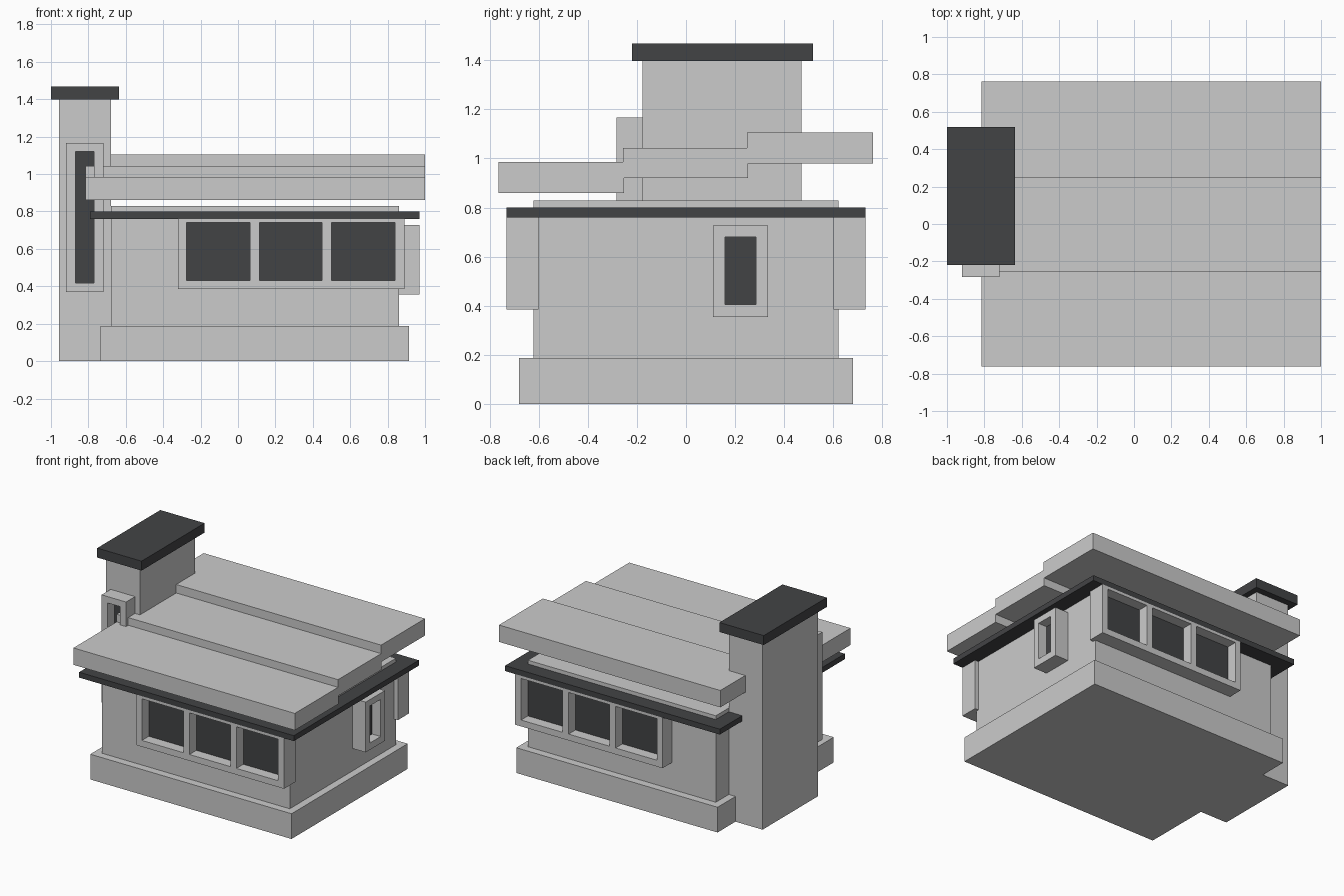
import bpy, math

if "Cube" in bpy.data.objects:
    bpy.data.objects.remove(bpy.data.objects["Cube"])

dark = bpy.data.materials.new("dark_slate")
dark.diffuse_color = (0.055, 0.057, 0.06, 1)
dark.use_nodes = True
dark.node_tree.nodes["Principled BSDF"].inputs["Base Color"].default_value = dark.diffuse_color


def mesh_object(name, verts, faces, mat=None):
    me = bpy.data.meshes.new(name)
    me.from_pydata(verts, [], faces)
    me.update()
    ob = bpy.data.objects.new(name, me)
    bpy.context.collection.objects.link(ob)
    if mat:
        me.materials.append(mat)
    return ob


def prism(name, profile, x0, x1, mat=None):
    """Extrude a counter-clockwise (y, z) profile from x0 to x1."""
    n = len(profile)
    verts = [(x, y, z) for x in (x0, x1) for y, z in profile]
    faces = [list(range(n))[::-1], list(range(n, 2 * n))]
    faces += [[i, (i + 1) % n, n + (i + 1) % n, n + i] for i in range(n)]
    return mesh_object(name, verts, faces, mat)


def box(name, x, y, z, mat=None):
    return prism(name, [(y[0], z[0]), (y[1], z[0]), (y[1], z[1]), (y[0], z[1])], *x, mat)


def window(name, xs, zs, front, depth, recess, turn=0, mirror=False):
    """Frame on a grid of cuts (odd columns of the middle row are openings) with panes."""
    nx = len(xs)
    verts = [(x, front, z) for z in zs for x in xs]
    faces = [[r * nx + c, r * nx + c + 1, (r + 1) * nx + c + 1, (r + 1) * nx + c]
             for r in range(3) for c in range(nx - 1) if not (r == 1 and c % 2)]
    frame = mesh_object(name + "_frame", verts, faces)
    solid = frame.modifiers.new("depth", 'SOLIDIFY')
    solid.thickness, solid.offset = depth, -1
    parts = [frame]
    for c in range(1, nx - 1, 2):
        parts.append(box(f"{name}_pane_{c // 2 + 1}", (xs[c], xs[c + 1]),
                         (front + recess, front + depth), (zs[1], zs[2]), dark))
    for ob in parts:
        ob.rotation_euler.z = turn
        if mirror:
            ob.modifiers.new("back_copy", 'MIRROR').use_axis = (False, True, False)


# Plinth and walls
box("plinth", (-0.735, 0.915), (-0.68, 0.68), (0, 0.187))
box("walls", (-0.68, 0.86), (-0.622, 0.622), (0.187, 0.828))
box("dark_ledge", (-0.79, 0.97), (-0.732, 0.732), (0.76, 0.80), dark)

# Chimney tower and cap
box("tower", (-0.957, -0.68), (-0.177, 0.47), (0, 1.398))
box("tower_cap", (-1, -0.637), (-0.22, 0.518), (1.398, 1.468), dark)

# Stepped roof slab
prism("stepped_roof", [(-0.763, 0.86), (-0.253, 0.86), (-0.253, 0.921), (0.252, 0.921),
                       (0.252, 0.98), (0.762, 0.98), (0.762, 1.105), (0.248, 1.105),
                       (0.248, 1.042), (-0.257, 1.042), (-0.257, 0.985), (-0.763, 0.985)],
      -0.815, 1.0)

# Triple windows front and back, side window, tall tower window
window("long_window", [-0.32, -0.275, 0.065, 0.115, 0.45, 0.50, 0.84, 0.89],
       [0.385, 0.432, 0.74, 0.76], -0.732, 0.132, 0.08, mirror=True)
window("side_window", [0.11, 0.158, 0.286, 0.335],
       [0.355, 0.405, 0.68, 0.727], -0.97, 0.11, 0.07, turn=math.pi / 2)
window("tower_window", [-0.92, -0.87, -0.77, -0.72],
       [0.37, 0.418, 1.12, 1.167], -0.283, 0.106, 0.08)
